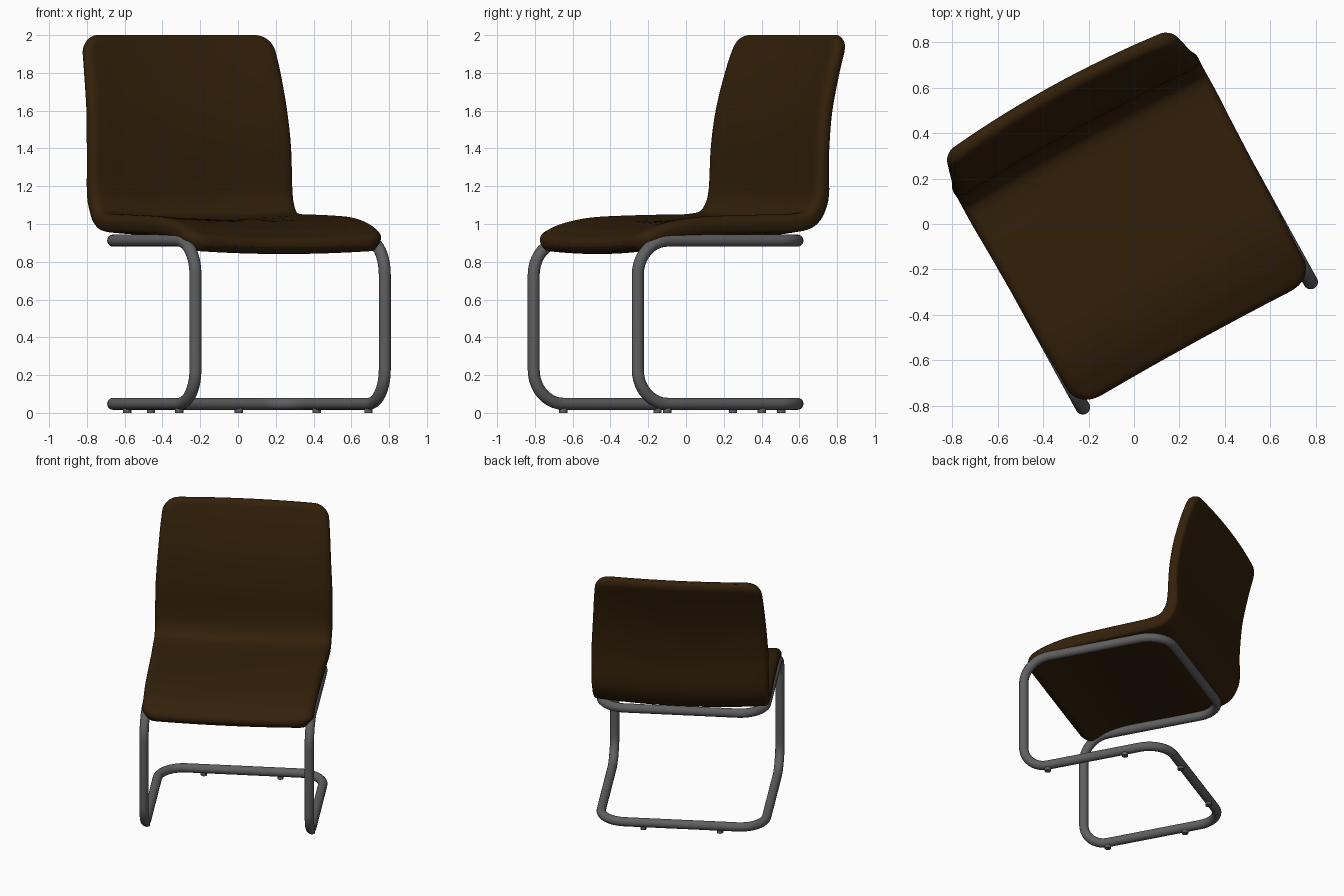
import bpy, bmesh, math
from mathutils import Vector

if "Cube" in bpy.data.objects:
    bpy.data.objects.remove(bpy.data.objects["Cube"])

ANG = math.radians(28.8)      # the chair stands turned about z
CU = -0.014                   # sideways offset of its centre line


def place(u, f, z):
    """Chair coordinates (right, forward, up) to world."""
    u += CU
    return Vector((u * math.cos(ANG) + f * math.sin(ANG),
                   u * math.sin(ANG) - f * math.cos(ANG), z))


def material(name, col):
    m = bpy.data.materials.new(name)
    m.diffuse_color = (*col, 1)
    m.use_nodes = True
    m.node_tree.nodes["Principled BSDF"].inputs["Base Color"].default_value = m.diffuse_color
    return m


leather = material("dark brown leather", (0.033, 0.0145, 0.003))
metal = material("grey metal", (0.115, 0.115, 0.118))


def add_mesh(name, bm, mat):
    bmesh.ops.recalc_face_normals(bm, faces=bm.faces)
    me = bpy.data.meshes.new(name)
    bm.to_mesh(me)
    bm.free()
    me.materials.append(mat)
    ob = bpy.data.objects.new(name, me)
    bpy.context.collection.objects.link(ob)
    bpy.ops.object.select_all(action='DESELECT')
    ob.select_set(True)
    bpy.context.view_layer.objects.active = ob
    bpy.ops.object.shade_smooth_by_angle(angle=math.radians(50))
    return ob


# Seat shell: side profile as (forward, height, half width, hollow depth)
PROFILE = [(0.59, 0.89, 0.58, 0.02), (0.52, 0.928, 0.592, 0.026),
           (0.42, 0.967, 0.595, 0.028), (0.25, 0.997, 0.6, 0.028),
           (0.0, 1.008, 0.604, 0.028), (-0.2, 1.012, 0.608, 0.028),
           (-0.33, 1.015, 0.612, 0.028), (-0.425, 1.034, 0.612, 0.03),
           (-0.475, 1.09, 0.612, 0.026), (-0.501, 1.18, 0.614, 0.02),
           (-0.511, 1.4, 0.612, 0.02), (-0.535, 1.6, 0.601, 0.028),
           (-0.584, 1.8, 0.588, 0.034), (-0.626, 1.93, 0.576, 0.036),
           (-0.65, 2.0, 0.57, 0.036)]
pts = [Vector(p) for p in PROFILE]


def spline(t):
    """Smooth curve through the profile, t in 0..1."""
    x = t * (len(pts) - 1)
    i = min(int(x), len(pts) - 2)
    x -= i
    b, c = pts[i], pts[i + 1]
    a = pts[i - 1] if i else 2 * b - c
    d = pts[i + 2] if i + 2 < len(pts) else 2 * c - b
    return 0.5 * (2 * b + (c - a) * x + (2 * a - 5 * b + 4 * c - d) * x * x
                  + (3 * b - a - 3 * c + d) * x ** 3)


def quarter(d, r):
    """Height of a quarter circle of radius r at distance d from its end, 0..1."""
    k = max(0.0, 1 - d / r)
    return math.sqrt(max(0.0, 1 - k * k))


N, EDGE, CORNER = 96, 0.055, 0.10
stations = [spline(0.5 - 0.5 * math.cos(math.pi * i / N)) for i in range(N + 1)]
dist = [0.0]
for a, b in zip(stations, stations[1:]):
    dist.append(dist[-1] + math.hypot(a[0] - b[0], a[1] - b[1]))

# Cross-section: flat middle with rounded sides, as (across, edge inset, thickness)
side = [(EDGE * (1 - math.sin(a)), math.cos(a)) for a in
        [math.pi / 2 * k / 6 for k in range(7)]]     # from flat to tip
upper = [(-1, ins, th) for ins, th in reversed(side)]
upper += [(k / 8, EDGE, 1) for k in range(-7, 8)]
upper += [(1, ins, th) for ins, th in side]
# the underside is flatter, with a tighter edge
section = upper + [(v, ins * 0.5 if abs(v) == 1 else ins, -th)
                   for v, ins, th in reversed(upper[1:-1])]

bm = bmesh.new()
rings = []
for i, s in enumerate(stations):
    p, q = stations[max(i - 1, 0)], stations[min(i + 1, N)]
    tan = Vector((q[0] - p[0], q[1] - p[1])).normalized()
    nor = Vector((tan.y, -tan.x))
    if i < N / 3 and nor.y < 0 or i >= N / 3 and nor.x < 0:
        nor = -nor
    d = min(dist[i], dist[-1] - dist[i])
    taper = max(0.12, quarter(d, 0.05))
    seat = min(1, max(0, (1.3 - s[1]) / 0.25))   # padded seat, thinner back
    front, rear = 0.039 + 0.004 * seat, 0.037 + 0.019 * seat
    w = s[2] - CORNER * (1 - quarter(d, CORNER))
    level = min(1, seat * 2)              # the back hollows straight backwards
    ring = []
    for v, ins, th in section:
        u = v * (w - EDGE) if abs(v) < 1 else v * (w - ins)
        hollow = s[3] * (1 - min(1, abs(u) / s[2]) ** 2)
        off = taper * th * (front if th > 0 else rear)
        ring.append(bm.verts.new(place(u, s[0] + nor.x * (off - hollow),
                                       s[1] + nor.y * (off - hollow * level))))
    rings.append(ring)
n = len(section)
for r0, r1 in zip(rings, rings[1:]):
    for k in range(n):
        bm.faces.new((r0[k], r0[(k + 1) % n], r1[(k + 1) % n], r1[k]))
# close both ends with strips
m = len(upper)
for r in (rings[0], rings[-1]):
    for k in range(m - 1):
        quad = [r[k], r[k + 1], r[(n - k - 1) % n], r[(n - k) % n]]
        quad = list(dict.fromkeys(quad))
        if len(quad) > 2:
            bm.faces.new(quad)
add_mesh("seat_shell", bm, leather)

# Cantilever frame: one closed tube with filleted corners
W, FRONT, BACK, LOW, HIGH, TUBE = 0.572, 0.598, -0.44, 0.048, 0.912, 0.032
corners = [(-W, FRONT, LOW), (-W, FRONT, HIGH), (-W, BACK, HIGH), (W, BACK, HIGH),
           (W, FRONT, HIGH), (W, FRONT, LOW), (W, BACK, LOW), (-W, BACK, LOW)]
corners = [place(*c) for c in corners]
path = []
for i, c in enumerate(corners):
    a = (corners[i - 1] - c).normalized()
    b = (corners[(i + 1) % 8] - c).normalized()
    r = 0.18
    centre = c + (a + b) * r
    for k in range(11):
        g = math.pi / 2 * k / 10
        path.append(centre - b * r * math.cos(g) - a * r * math.sin(g))
bm = bmesh.new()
SIDES, rings = 20, []
for i, c in enumerate(path):
    tan = (path[(i + 1) % len(path)] - path[i - 1]).normalized()
    if i == 0:
        nor = place(1, 0, 0) - place(0, 0, 0)
    nor = (nor - tan * nor.dot(tan)).normalized()     # carry the frame along
    bi = tan.cross(nor)
    rings.append([bm.verts.new(c + TUBE * (nor * math.cos(2 * math.pi * k / SIDES)
                 + bi * math.sin(2 * math.pi * k / SIDES))) for k in range(SIDES)])
# match the last ring to the first where the loop closes
first = rings[0]
shift = min(range(SIDES), key=lambda k: (first[k].co - rings[-1][0].co
                                         - path[0] + path[-1]).length)
for i, r0 in enumerate(rings):
    last = i == len(rings) - 1
    r1 = first[shift:] + first[:shift] if last else rings[i + 1]
    for k in range(SIDES):
        j = (k + 1) % SIDES
        bm.faces.new((r0[k], r0[j], r1[j], r1[k]))
add_mesh("tube_frame", bm, metal)

# Small feet under the base
for i, (u, f) in enumerate([(-W, 0.42), (W, 0.42), (-W, -0.15), (W, -0.15),
                            (-0.27, BACK), (0.26, BACK)]):
    bm = bmesh.new()
    bmesh.ops.create_cone(bm, cap_ends=True, segments=16, radius1=0.022,
                          radius2=0.022, depth=0.04)
    bmesh.ops.translate(bm, verts=bm.verts, vec=place(u, f, 0.02))
    add_mesh(f"foot_{i + 1}", bm, metal)
